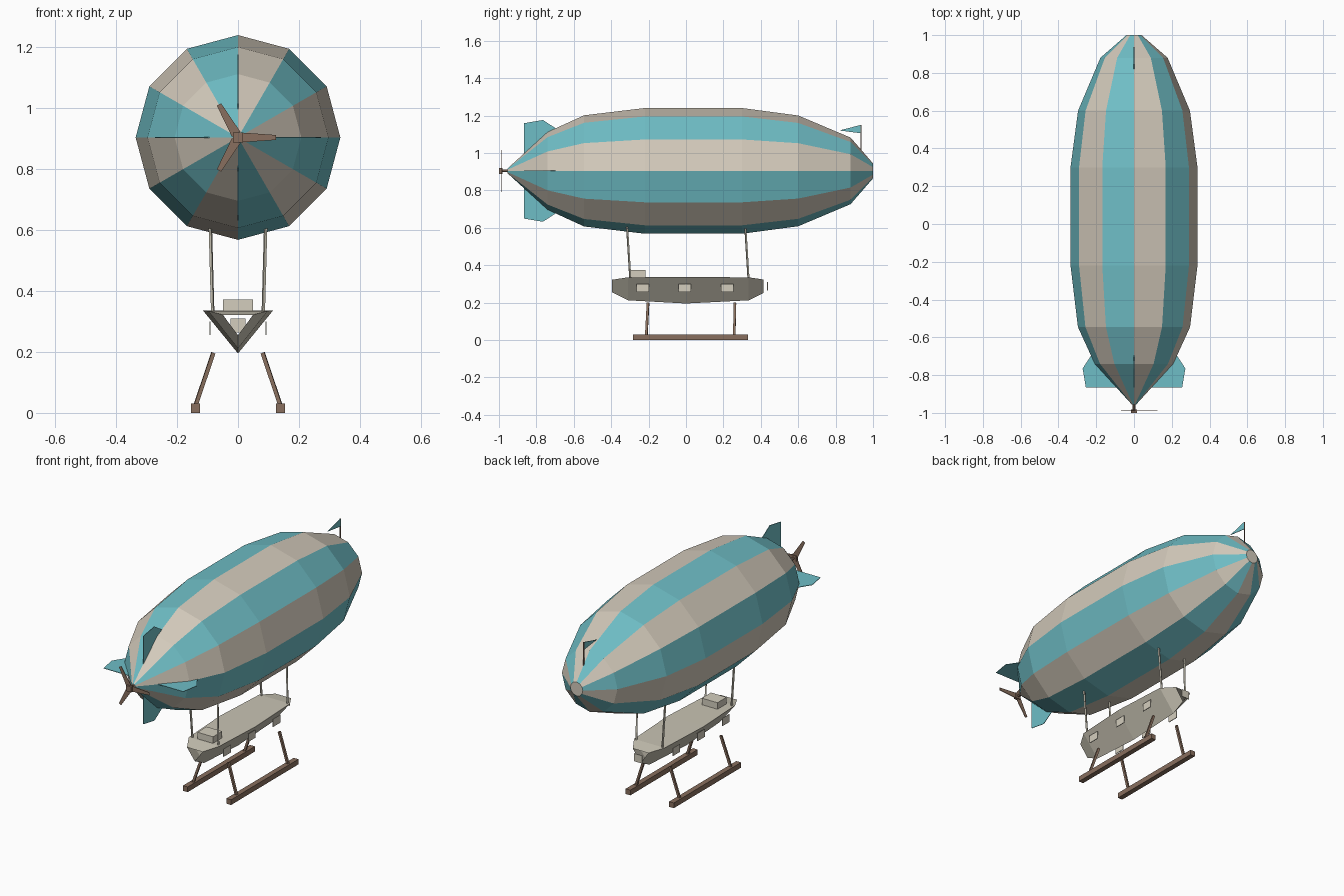
import bpy, bmesh, math
from mathutils import Vector, Matrix

cube = bpy.data.objects.get("Cube")
if cube:
    bpy.data.objects.remove(cube)


def material(name, rgb):
    lin = [((c / 255 + 0.055) / 1.055) ** 2.4 for c in rgb] + [1]
    m = bpy.data.materials.new(name)
    m.use_nodes = True
    m.diffuse_color = lin
    m.node_tree.nodes["Principled BSDF"].inputs["Base Color"].default_value = lin
    return m


CREAM = material("cream cloth", (211, 202, 187))
TEAL = material("teal cloth", (111, 190, 198))
WOOD = material("brown wood", (137, 111, 94))
HULL = material("grey hull", (201, 196, 180))
PANE = material("pale panel", (212, 206, 190))


def finish(name, bm, *mats, fix=True):
    if fix:
        bmesh.ops.recalc_face_normals(bm, faces=bm.faces)
    mesh = bpy.data.meshes.new(name)
    bm.to_mesh(mesh)
    bm.free()
    for m in mats:
        mesh.materials.append(m)
    ob = bpy.data.objects.new(name, mesh)
    bpy.context.collection.objects.link(ob)
    return ob


def box(name, centre, size, mat):
    bm = bmesh.new()
    bmesh.ops.create_cube(bm, size=1, matrix=Matrix.Translation(centre) @ Matrix.Diagonal((*size, 1)))
    return finish(name, bm, mat)


def rod(name, a, b, radius, mat, sides=4):
    a, b = Vector(a), Vector(b)
    bm = bmesh.new()
    turn = (b - a).to_track_quat("Z", "Y").to_matrix().to_4x4()
    spin = Matrix.Rotation(math.pi / sides, 4, "Z")
    bmesh.ops.create_cone(bm, cap_ends=True, segments=sides, radius1=radius, radius2=radius,
                          depth=(b - a).length,
                          matrix=Matrix.Translation((a + b) / 2) @ turn @ spin)
    return finish(name, bm, mat)


def plate(name, points, mat, thick=0.003):
    # Flat polygon thickened evenly about its own plane
    bm = bmesh.new()
    f = bm.faces.new([bm.verts.new(p) for p in points])
    f.normal_update()
    n = f.normal.copy()
    bmesh.ops.translate(bm, verts=bm.verts, vec=-n * thick / 2)
    ext = bmesh.ops.extrude_face_region(bm, geom=[f], use_keep_orig=True)
    bmesh.ops.translate(bm, vec=n * thick,
                        verts=[v for v in ext["geom"] if isinstance(v, bmesh.types.BMVert)])
    return finish(name, bm, mat)


# Striped gas envelope: twelve-sided body of revolution along y
AXIS_Z, SIDES = 0.904, 12
profile = [(-0.955, 0.012), (-0.74, 0.208), (-0.545, 0.297), (-0.22, 0.336),
           (0.3, 0.336), (0.6, 0.296), (0.88, 0.178), (1.0, 0.04)]
bm = bmesh.new()
rings = []
for y, r in profile:
    rings.append([bm.verts.new((r * math.cos(k * math.tau / SIDES), y,
                                AXIS_Z + r * math.sin(k * math.tau / SIDES)))
                  for k in range(SIDES)])
for lower, upper in zip(rings, rings[1:]):
    for k in range(SIDES):
        n = (k + 1) % SIDES
        bm.faces.new((lower[k], lower[n], upper[n], upper[k])).material_index = k % 2
bm.faces.new(rings[0])
bm.faces.new(rings[-1])
finish("envelope", bm, CREAM, TEAL)

# Four tail fins around the axis
fin = [(0.05, -0.865), (0.255, -0.865), (0.272, -0.765), (0.22, -0.685), (0.15, -0.66)]
for k, side in enumerate(("left", "top", "right", "bottom")):
    c, s = round(math.cos(k * math.pi / 2)), round(math.sin(k * math.pi / 2))
    plate(side + "_fin", [(r * c, y, AXIS_Z + r * s) for r, y in fin], TEAL)

# Propeller: shaft, hub and three flat blades
rod("propeller_shaft", (0, -0.94, AXIS_Z), (0, -0.985, AXIS_Z), 0.007, WOOD, 6)
box("propeller_hub", (0, -0.991, AXIS_Z), (0.032, 0.018, 0.032), WOOD)
blade = [(0.012, 0.016), (0.125, 0.008), (0.125, -0.008), (0.012, -0.016)]
for k in range(3):
    turn = Matrix.Rotation(k * math.tau / 3, 3, "Y")
    plate("propeller_blade_%d" % (k + 1),
          [turn @ Vector((u, 0, v)) + Vector((0, -0.988, AXIS_Z)) for u, v in blade], WOOD)

# Pennant above the tail
rod("flag_pole", (0, 0.935, 1.0), (0, 0.935, 1.15), 0.003, WOOD)
plate("flag", [(0, 0.935, 1.15), (0, 0.82, 1.12), (0, 0.935, 1.105)], TEAL)

# Gondola: open-ended V-shaped hull with a deck (y, half width, rim z, keel z)
sections = [(-0.395, 0.05, 0.322, 0.255), (-0.31, 0.098, 0.335, 0.212), (0, 0.115, 0.336, 0.195),
            (0.335, 0.098, 0.335, 0.212), (0.415, 0.05, 0.323, 0.252)]
bm = bmesh.new()
loops = [[bm.verts.new(p) for p in ((-w, y, top), (0, y, keel), (w, y, top))]
         for y, w, top, keel in sections]
for a, b in zip(loops, loops[1:]):
    for k in range(3):
        n = (k + 1) % 3
        bm.faces.new((a[k], a[n], b[n], b[k]))
finish("gondola_hull", bm, HULL)

# Cabin and window panels
box("cabin", (0, -0.258, 0.347), (0.1, 0.084, 0.052), PANE)
box("rear_window", (0, 0.436, 0.287), (0.05, 0.004, 0.045), PANE)
for x, side in ((0.092, "left"), (-0.092, "right")):
    for k, y in enumerate((-0.232, -0.006, 0.22)):
        box("%s_window_%d" % (side, k + 1), (x, y, 0.278), (0.004, 0.066, 0.045), PANE)

# Suspension ropes, landing legs and skids on both sides
for s, side in ((1, "left"), (-1, "right")):
    for end, top_y, low_y in (("front", -0.316, -0.298), ("rear", 0.316, 0.334)):
        rod("%s_%s_rope" % (side, end), (s * 0.091, top_y, 0.62), (s * 0.083, low_y, 0.33),
            0.006, HULL)
    for end, top_y, low_y in (("front", -0.203, -0.212), ("rear", 0.262, 0.258)):
        rod("%s_%s_leg" % (side, end), (s * 0.081, top_y, 0.197), (s * 0.139, low_y, 0.025),
            0.009, WOOD)
    box(side + "_skid", (s * 0.139, 0.024, 0.015), (0.03, 0.615, 0.03), WOOD)
